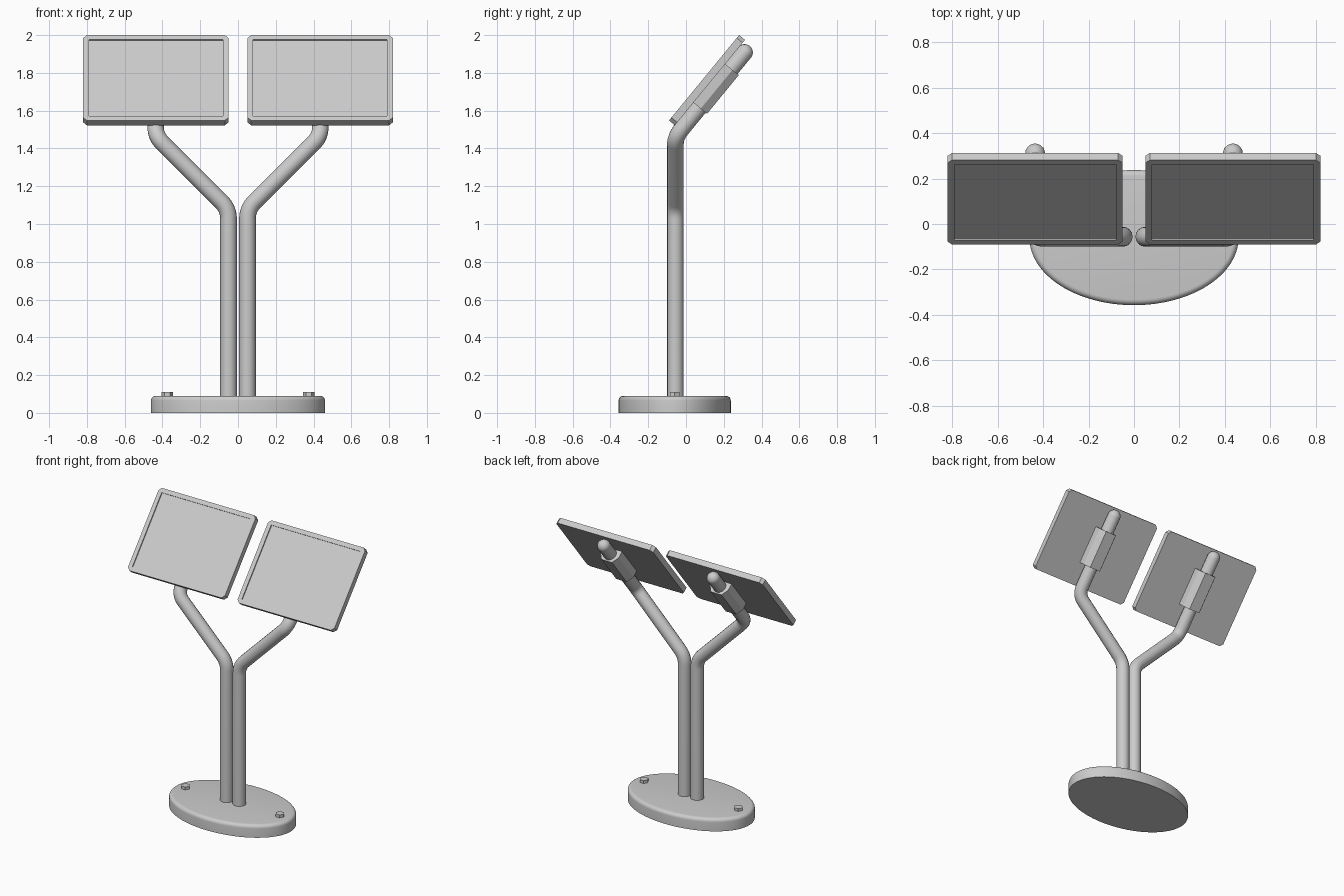
import bpy, bmesh, math
from mathutils import Vector, Matrix

if "Cube" in bpy.data.objects:
    bpy.data.objects.remove(bpy.data.objects["Cube"])

TILT = math.radians(39.4)
R = 0.044


def finish(name, bm, matrix=None, angle=30):
    bmesh.ops.recalc_face_normals(bm, faces=bm.faces)
    mesh = bpy.data.meshes.new(name)
    bm.to_mesh(mesh)
    bm.free()
    ob = bpy.data.objects.new(name, mesh)
    bpy.context.collection.objects.link(ob)
    if matrix:
        ob.matrix_world = matrix
    smooth(ob, angle)
    return ob


def smooth(ob, angle=30):
    bpy.ops.object.select_all(action='DESELECT')
    ob.select_set(True)
    bpy.context.view_layer.objects.active = ob
    bpy.ops.object.shade_smooth_by_angle(angle=math.radians(angle))


def prism(points, axis):
    """Extrude a closed outline along a vector."""
    bm = bmesh.new()
    face = bm.faces.new([bm.verts.new(p) for p in points])
    out = bmesh.ops.extrude_face_region(bm, geom=[face])
    moved = [v for v in out['geom'] if isinstance(v, bmesh.types.BMVert)]
    bmesh.ops.translate(bm, verts=moved, vec=axis)
    bmesh.ops.recalc_face_normals(bm, faces=bm.faces)
    return bm


def bent_path(corners, tangent):
    """Round the inner corners of a polyline."""
    pts = [corners[0]]
    for a, b, c in zip(corners, corners[1:], corners[2:]):
        p = b + (a - b).normalized() * tangent
        q = b + (c - b).normalized() * tangent
        for i in range(9):
            t = i / 8
            pts.append(p * (1 - t) ** 2 + b * 2 * t * (1 - t) + q * t * t)
    return pts + [corners[-1]]


# Oval base with a rounded top edge
N = 96
bm = bmesh.new()
rings = [(0.0, 0.0)] + [(0.025 * (1 - math.cos(a)), 0.065 + 0.025 * math.sin(a))
                        for a in (i * math.pi / 12 for i in range(7))]
loops = [[bm.verts.new(((0.46 - inset) * math.cos(t), -0.06 + (0.297 - inset) * math.sin(t), z))
          for t in (2 * math.pi * k / N for k in range(N))] for inset, z in rings]
for lo, hi in zip(loops, loops[1:]):
    for k in range(N):
        bm.faces.new((lo[k], lo[(k + 1) % N], hi[(k + 1) % N], hi[k]))
bm.faces.new(loops[0][::-1])
bm.faces.new(loops[-1])
finish("base", bm)

up = Vector((0, math.sin(TILT), math.cos(TILT)))

for side, s in (("left", -1), ("right", 1)):
    # Bent pole with a rounded end
    end = Vector((s * 0.435, 0.31, 1.908))
    path = bent_path([Vector((s * 0.05, -0.056, 0.07)), Vector((s * 0.05, -0.056, 1.08)),
                      Vector((s * 0.435, -0.056, 1.463)), end], 0.055)
    pts = [(p, 1.0) for p in path]
    for i in range(1, 9):
        a = i * math.pi / 16
        pts.append((end + up * R * math.sin(a), max(math.cos(a), 0.01)))
    cu = bpy.data.curves.new(side + "_pole", 'CURVE')
    cu.dimensions = '3D'
    cu.bevel_depth = R
    cu.bevel_resolution = 6
    cu.use_fill_caps = True
    sp = cu.splines.new('POLY')
    sp.points.add(len(pts) - 1)
    for pt, (co, rad) in zip(sp.points, pts):
        pt.co = (*co, 1)
        pt.radius = rad
    pole = bpy.data.objects.new(side + "_pole", cu)
    bpy.context.collection.objects.link(pole)
    bpy.ops.object.select_all(action='DESELECT')
    pole.select_set(True)
    bpy.context.view_layer.objects.active = pole
    bpy.ops.object.convert(target='MESH')
    smooth(bpy.context.object, 40)

    # Panel space: x across, y backwards through the thickness, z up the slope
    frame = (Matrix.Translation((s * 0.435, -0.09, 1.548))
             @ Matrix.Rotation(-TILT, 4, 'X'))

    # Display panel with clipped corners and recessed face
    w, h, c = 0.385, 0.585, 0.02
    outline = [(-w + c, 0, 0), (w - c, 0, 0), (w, 0, c), (w, 0, h - c),
               (w - c, 0, h), (-w + c, 0, h), (-w, 0, h - c), (-w, 0, c)]
    bm = prism(outline, (0, 0.04, 0))
    front = min(bm.faces, key=lambda f: f.calc_center_median().y)
    # four-sided recess cut into the eight-sided rim
    outer = list(front.verts)
    bmesh.ops.delete(bm, geom=[front], context='FACES_ONLY')
    i = 0.03
    corners = [(-w + i, i), (w - i, i), (w - i, h - i), (-w + i, h - i)]
    rim = [bm.verts.new((x, 0, z)) for x, z in corners]
    floor = [bm.verts.new((x, 0.008, z)) for x, z in corners]

    def corner_of(v):
        return (0 if v.co.x < 0 else 1) if v.co.z < h / 2 else (2 if v.co.x > 0 else 3)

    for k, v in enumerate(outer):
        n = outer[(k + 1) % 8]
        a, b = corner_of(v), corner_of(n)
        bm.faces.new((v, n, rim[a]) if a == b else (v, n, rim[b], rim[a]))
    for k in range(4):
        m = (k + 1) % 4
        bm.faces.new((rim[k], rim[m], floor[m], floor[k]))
    bm.faces.new(floor)
    finish(side + "_panel", bm, frame, 20)

    # Clamp holding the panel on the pole
    profile = [(-0.072, 0.038, 0.155), (-0.072, 0.09, 0.155), (-0.042, 0.133, 0.155),
               (0.042, 0.133, 0.155), (0.072, 0.09, 0.155), (0.072, 0.038, 0.155)]
    finish(side + "_clamp", prism(profile, (0, 0, 0.265)), frame, 20)

    # Hexagonal bolt in the base
    hexagon = [(s * 0.375 + 0.03 * math.cos(k * math.pi / 3),
                -0.06 + 0.03 * math.sin(k * math.pi / 3), 0.08) for k in range(6)]
    finish(side + "_bolt", prism(hexagon, (0, 0, 0.03)), None, 20)
